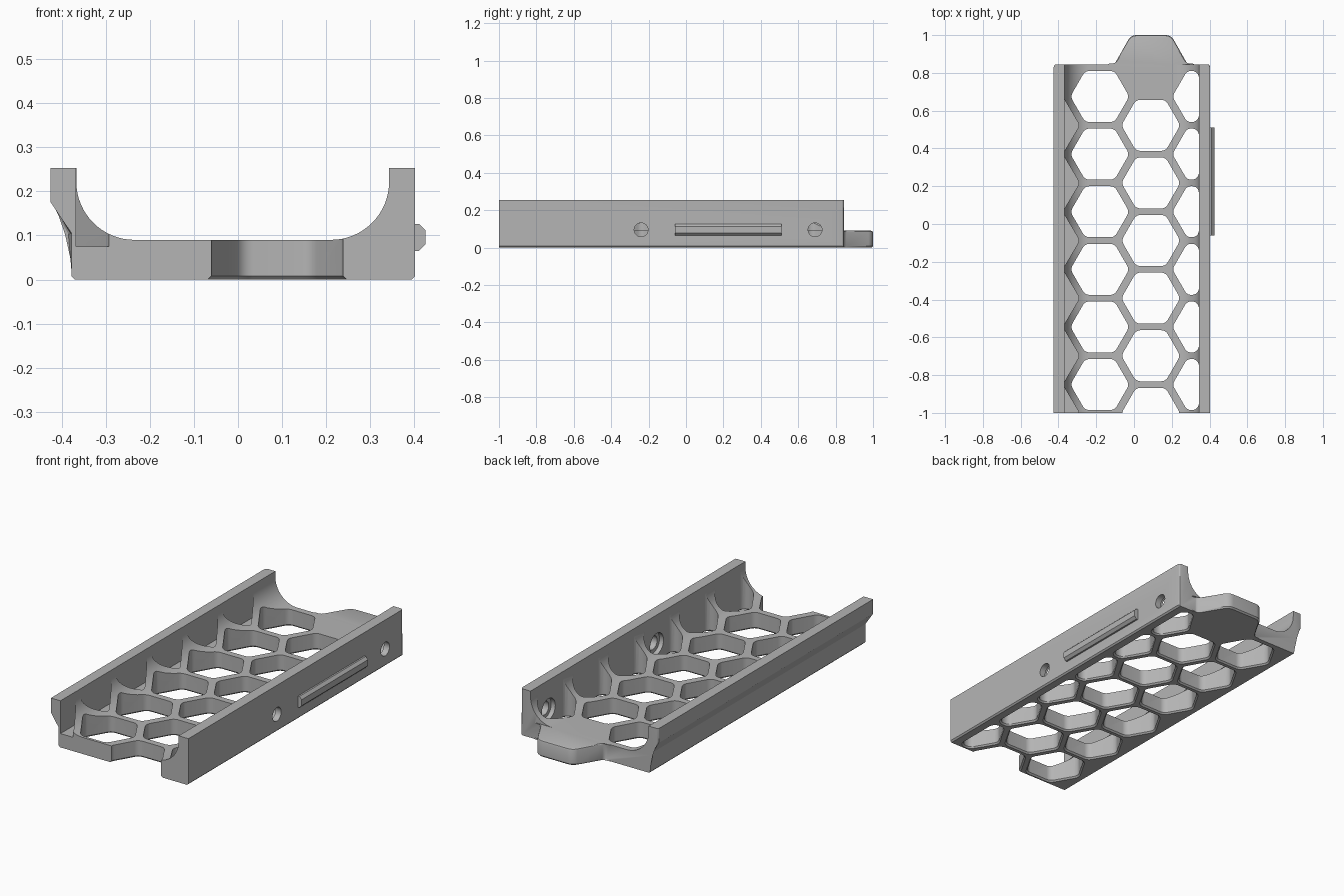
import bpy, bmesh, math
from mathutils import Vector

cube = bpy.data.objects.get("Cube")
if cube:
    bpy.data.objects.remove(cube, do_unlink=True)

FRONT, REAR, PITCH = -1.0, 0.845, 0.305
HEX_R, HEX_H = 0.156, 0.135

grey = bpy.data.materials.new("plain grey")
grey.use_nodes = True
colour = (0.46, 0.46, 0.46, 1)
grey.diffuse_color = colour
grey.node_tree.nodes["Principled BSDF"].inputs["Base Color"].default_value = colour


def rounded(points, radius, steps=5):
    """Replace each corner of a 2D outline by a true arc."""
    result = []
    pts = [Vector(p) for p in points]
    for i, p in enumerate(pts):
        a = (pts[i - 1] - p).normalized()
        b = (pts[(i + 1) % len(pts)] - p).normalized()
        half = a.angle(b) / 2
        centre = p + (a + b).normalized() * radius / math.sin(half)
        start = p + a * radius / math.tan(half) - centre
        end = p + b * radius / math.tan(half) - centre
        for s in range(steps + 1):
            mix = start.lerp(end, s / steps)
            result.append(centre + mix.normalized() * radius)
    return result


def loft(bm, rings):
    """Closed solid through a list of matching rings."""
    loops = [[bm.verts.new(co) for co in ring] for ring in rings]
    n = len(loops[0])
    for low, high in zip(loops, loops[1:]):
        for i in range(n):
            j = (i + 1) % n
            bm.faces.new((low[i], low[j], high[j], high[i]))
    bm.faces.new(loops[0][::-1])
    bm.faces.new(loops[-1])


def prism(bm, outline, levels):
    """Upright prism; each level is (height, outward growth)."""
    xs, ys = [p[0] for p in outline], [p[1] for p in outline]
    cx, cy = (min(xs) + max(xs)) / 2, (min(ys) + max(ys)) / 2
    hx, hy = (max(xs) - min(xs)) / 2, (max(ys) - min(ys)) / 2
    loft(bm, [[(cx + (x - cx) * (1 + g / hx), cy + (y - cy) * (1 + g / hy), z)
               for x, y in outline] for z, g in levels])


def finish(bm, name):
    bmesh.ops.recalc_face_normals(bm, faces=bm.faces[:])
    mesh = bpy.data.meshes.new(name)
    bm.to_mesh(mesh)
    bm.free()
    mesh.materials.append(grey)
    obj = bpy.data.objects.new(name, mesh)
    bpy.context.collection.objects.link(obj)
    return obj


def combine(target, tool, operation):
    mod = target.modifiers.new(operation, 'BOOLEAN')
    mod.operation, mod.solver, mod.object = operation, 'EXACT', tool
    bpy.ops.object.select_all(action='DESELECT')
    bpy.context.view_layer.objects.active = target
    target.select_set(True)
    bpy.ops.object.modifier_apply(modifier=mod.name)
    bpy.data.objects.remove(tool, do_unlink=True)


# Tray: channel profile with rounded inner corners and an overhanging left wall
def arc(cx, start):
    for i in range(17):
        a = math.radians(start + 90 * i / 16)
        yield cx + 0.132 * math.cos(a), 0.222 + 0.132 * math.sin(a)


profile = [(-0.37, 0), (-0.378, 0.008), (-0.378, 0.105), (-0.425, 0.175),
           (-0.425, 0.253), (-0.367, 0.253), *arc(-0.235, 180), *arc(0.211, 270),
           (0.343, 0.253), (0.402, 0.253), (0.402, 0.008), (0.394, 0)]
bm = bmesh.new()
loft(bm, [[(x, y, z) for x, z in profile] for y in (FRONT, REAR)])
corners = [e for e in bm.edges
           if all(v.co.y > REAR - 0.01 and (v.co.x < -0.37 or v.co.x > 0.39) for v in e.verts)
           and abs(e.verts[0].co.z - e.verts[1].co.z) > 0.02]
bmesh.ops.bevel(bm, geom=corners, offset=0.014, segments=3, profile=0.5, affect='EDGES')
tray = finish(bm, "tray")

# Rear tab with flared sides
half_tab = [(0.23, 0.82), (0.23, 0.843), (0.195, 0.843), (0.106, 1.0)]
outline = [(0.09 + x, y) for x, y in half_tab] + [(0.09 - x, y) for x, y in reversed(half_tab)]
tab_outline = []
for i, p in enumerate(outline):
    if i in (2, 3, 4, 5):
        arc_points = rounded([outline[i - 1], p, outline[(i + 1) % 8]],
                             0.05 if i in (3, 4) else 0.03)[6:12]
        tab_outline.extend(arc_points)
    else:
        tab_outline.append(Vector(p))
bm = bmesh.new()
prism(bm, tab_outline, [(0, -0.008), (0.008, 0), (0.08, 0), (0.087, -0.003), (0.09, -0.01)])
combine(tray, finish(bm, "rear_tab"), 'UNION')

# Honeycomb openings with chamfered undersides, and blind pockets in the left fillet
bm = bmesh.new()
through = [(-0.01, 0.018), (0.008, 0), (0.3, 0)]
for row in range(6):
    y_outer = 0.675 - PITCH * row
    y_inner = y_outer - PITCH / 2
    for cx, cy in ((-0.181, y_outer), (0.089, y_inner)):
        hexagon = [(cx + HEX_R * math.cos(math.radians(60 * k)),
                    cy + HEX_R * math.sin(math.radians(60 * k))) for k in range(6)]
        prism(bm, rounded(hexagon, 0.04), through)
    cut_hexagon = [(0.3435, y_outer - HEX_H), (0.3435, y_outer + HEX_H),
                   (0.281, y_outer + HEX_H), (0.203, y_outer), (0.281, y_outer - HEX_H)]
    prism(bm, rounded(cut_hexagon, 0.035), through)
    pocket = [(-0.3675, y_inner - HEX_H), (-0.288, y_inner), (-0.3675, y_inner + HEX_H)]
    prism(bm, rounded(pocket, 0.03)[6:12] + [Vector(pocket[2]), Vector(pocket[0])],
          [(0.075, 0), (0.3, 0)])
combine(tray, finish(bm, "honeycomb_cutter"), 'DIFFERENCE')

# Counterbored screw holes through the right wall
bm = bmesh.new()
for y in (-0.24, 0.69):
    loft(bm, [[(x, y + r * math.cos(math.tau * k / 32), 0.095 + r * math.sin(math.tau * k / 32))
               for k in range(32)]
              for x, r in ((0.29, 0.058), (0.368, 0.058), (0.368, 0.037), (0.45, 0.037))])
combine(tray, finish(bm, "screw_cutter"), 'DIFFERENCE')

# Chamfered locating rail on the outer right wall
rail = [(0.395, 0.065), (0.411, 0.065), (0.425, 0.079),
        (0.425, 0.112), (0.411, 0.126), (0.395, 0.126)]
bm = bmesh.new()
loft(bm, [[(x, y, z) for x, z in rail] for y in (-0.06, 0.51)])
side_rail = finish(bm, "side_rail")

# Smooth the curved surfaces, keep the edges crisp
bpy.ops.object.select_all(action='DESELECT')
bpy.context.view_layer.objects.active = tray
tray.select_set(True)
bpy.ops.object.shade_smooth_by_angle(angle=math.radians(25))
